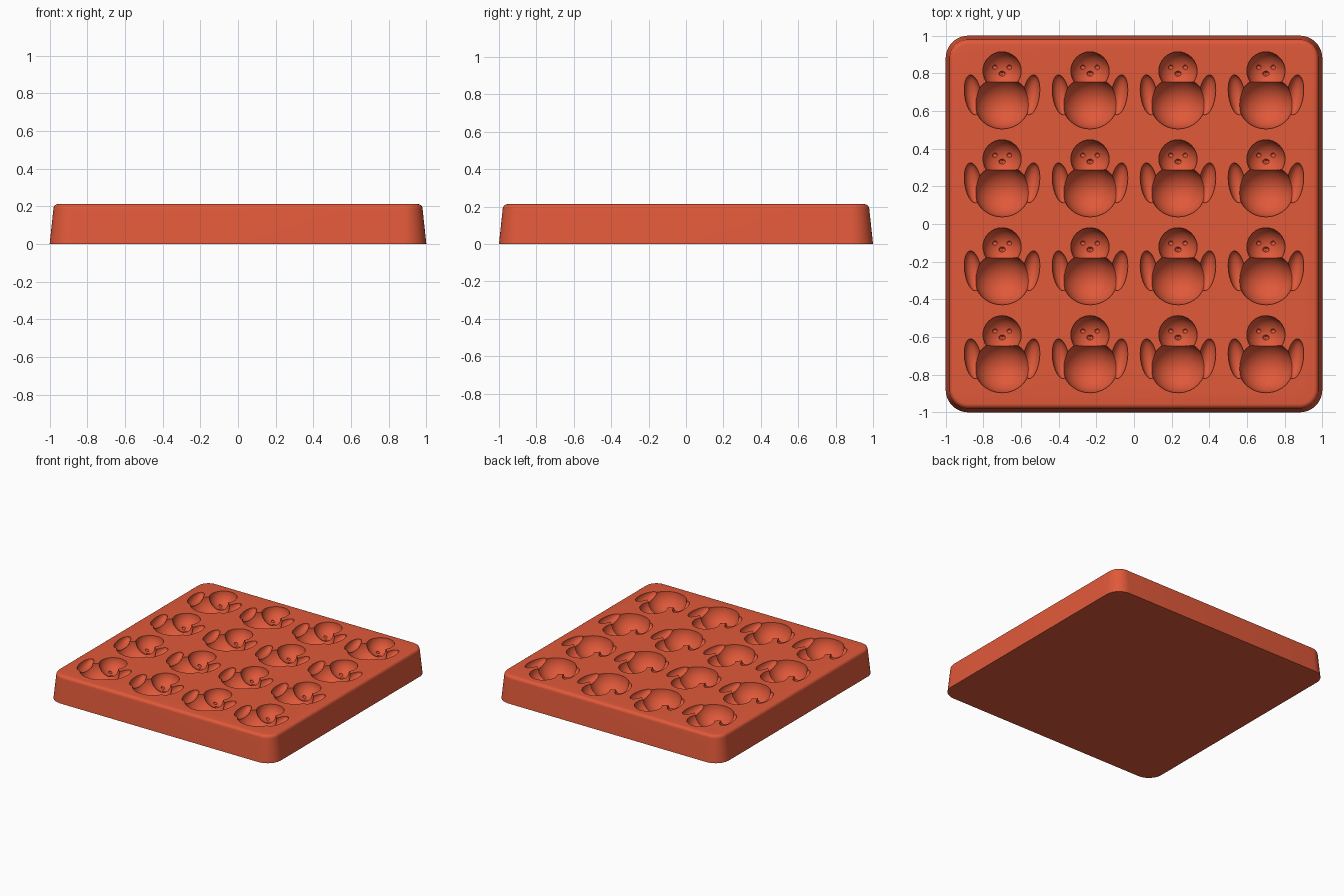
import bpy, bmesh
from math import cos, sin, pi, radians
from mathutils import Matrix, Vector

cube = bpy.data.objects.get("Cube")
if cube:
    bpy.data.objects.remove(cube, do_unlink=True)

TOP = 0.213
PITCH = 0.467
COLUMNS = [(i - 1.5) * PITCH for i in range(4)]

silicone = bpy.data.materials.new("red_silicone")
silicone.use_nodes = True
COLOUR = (0.75, 0.10, 0.042, 1)
silicone.diffuse_color = COLOUR
silicone.node_tree.nodes["Principled BSDF"].inputs["Base Color"].default_value = COLOUR


def make_object(name, bm):
    bmesh.ops.recalc_face_normals(bm, faces=bm.faces)
    mesh = bpy.data.meshes.new(name)
    bm.to_mesh(mesh)
    bm.free()
    mesh.materials.append(silicone)
    obj = bpy.data.objects.new(name, mesh)
    bpy.context.collection.objects.link(obj)
    return obj


def rounded_square(half, radius, steps=10):
    """Outline of a square with rounded corners."""
    c = half - radius
    points = []
    for k, (sx, sy) in enumerate([(1, 1), (-1, 1), (-1, -1), (1, -1)]):
        for i in range(steps + 1):
            a = (k + i / steps) * pi / 2
            points.append((sx * c + radius * cos(a), sy * c + radius * sin(a)))
    return points


def make_tray():
    """Tapered slab with rounded corners and a soft top rim."""
    rim = 0.026
    levels = [(1.0, 0.0)]
    for i in range(7):
        a = i / 6 * pi / 2
        levels.append((0.98 - rim + rim * cos(a), TOP - rim + rim * sin(a)))
    bm = bmesh.new()
    rings = [[bm.verts.new((x, y, z)) for x, y in rounded_square(h, h - 0.88)]
             for h, z in levels]
    for low, high in zip(rings, rings[1:]):
        for i in range(len(low)):
            j = (i + 1) % len(low)
            bm.faces.new((low[i], low[j], high[j], high[i]))
    bm.faces.new(rings[0][::-1])
    bm.faces.new(rings[-1])
    return make_object("mould_tray", bm)


def make_cutter(name, parts, segments):
    """Ellipsoids (centre, radii, tilt) repeated over the four by four grid."""
    bm = bmesh.new()
    for cx in COLUMNS:
        for cy in COLUMNS:
            for centre, radii, tilt in parts:
                place = (Matrix.Translation(Vector(centre) + Vector((cx, cy, TOP)))
                         @ Matrix.Rotation(radians(tilt), 4, 'Z')
                         @ Matrix.Diagonal((*radii, 1)))
                bmesh.ops.create_uvsphere(bm, u_segments=segments,
                                          v_segments=segments // 2 + 1,
                                          radius=1, matrix=place)
    cutter = make_object(name, bm)
    cutter.hide_render = True
    return cutter


# Hollows of each figure, relative to its own centre on the top face
def pair(x, y, z, radii, tilt=0):
    return [((s * x, y, z), radii, s * tilt) for s in (-1, 1)]


hollows = {
    "body": ([((0, -0.058, 0), (0.147, 0.138, 0.14), 0)], 40),
    "head": ([((0, 0.112, 0), (0.102, 0.102, 0.10), 0)], 32),
    "wings": (pair(0.155, -0.015, 0, (0.044, 0.108, 0.05), -8), 24),
    "eyes": (pair(0.038, 0.132, -0.09, (0.014, 0.012, 0.014)), 12),
    "beak": ([((0, 0.098, -0.095), (0.018, 0.014, 0.022), 0)], 12),
}

tray = make_tray()
cutters = []
for part, (ellipsoids, segments) in hollows.items():
    cutter = make_cutter(part + "_cutter", ellipsoids, segments)
    cut = tray.modifiers.new(part + "_hollows", 'BOOLEAN')
    cut.operation = 'DIFFERENCE'
    cut.solver = 'EXACT'
    cut.object = cutter
    cutters.append(cutter)

# Bake the cuts and drop the cutters
bpy.context.view_layer.update()
evaluated = tray.evaluated_get(bpy.context.evaluated_depsgraph_get())
carved = bpy.data.meshes.new_from_object(evaluated)
tray.modifiers.clear()
tray.data = carved
for cutter in cutters:
    bpy.data.objects.remove(cutter, do_unlink=True)

# Smooth shading with sharp hollow edges
bpy.ops.object.select_all(action='DESELECT')
tray.select_set(True)
bpy.context.view_layer.objects.active = tray
bpy.ops.object.shade_smooth_by_angle(angle=radians(30))
